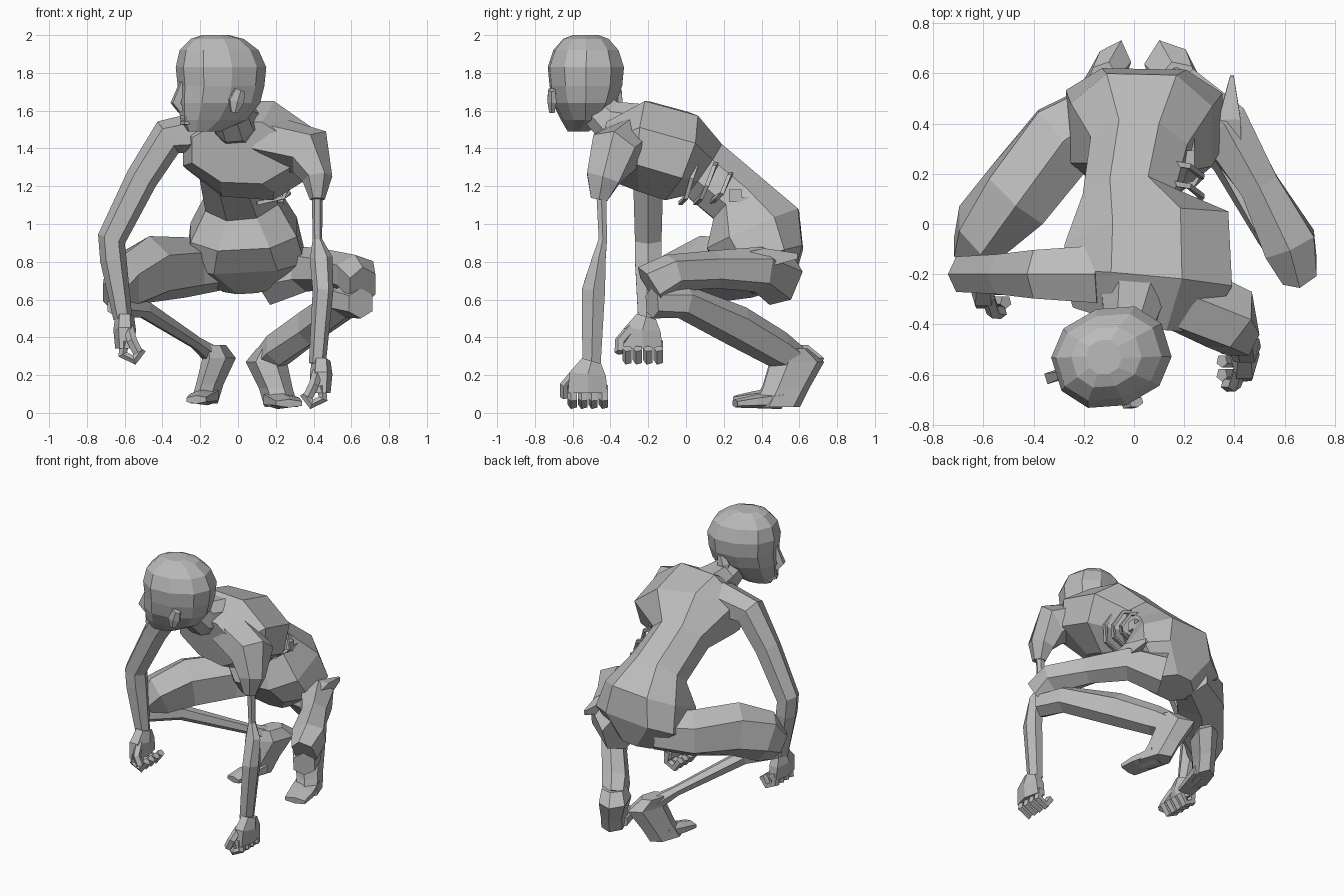
import bpy
import bmesh
from math import cos, sin, pi, copysign
from mathutils import Vector

default_cube = bpy.data.objects.get("Cube")
if default_cube:
    bpy.data.objects.remove(default_cube, do_unlink=True)

# Single flat grey for the whole figure
GREY = (0.5, 0.5, 0.5, 1.0)
skin = bpy.data.materials.new("plain grey")
skin.use_nodes = True
skin.diffuse_color = GREY
skin.node_tree.nodes["Principled BSDF"].inputs["Base Color"].default_value = GREY

X, Y, Z = Vector((1, 0, 0)), Vector((0, 1, 0)), Vector((0, 0, 1))


def rounded(value, power):
    """Push a sine or cosine outwards so a ring becomes boxier."""
    return copysign(abs(value) ** power, value) if abs(value) > 1e-6 else 0.0


def loft(name, stations, side=X, sides=6, power=0.9, axis=None):
    """Skin rings along a path; a station is x, y, z, half width, half depth, (power)."""
    bm = bmesh.new()
    centres = [Vector(s[:3]) for s in stations]
    last = len(stations) - 1
    rings = []
    for i, (centre, station) in enumerate(zip(centres, stations)):
        along = axis or (centres[min(i + 1, last)] - centres[max(i - 1, 0)]).normalized()
        across = (side - along * side.dot(along)).normalized()
        deep = along.cross(across)
        boxy = station[5] if len(station) > 5 else power
        ring = []
        for k in range(sides):
            angle = 2 * pi * (k + 0.5) / sides
            offset = (across * (rounded(cos(angle), boxy) * station[3])
                      + deep * (rounded(sin(angle), boxy) * station[4]))
            ring.append(bm.verts.new(centre + offset))
        rings.append(ring)
    for low, high in zip(rings, rings[1:]):
        for k in range(sides):
            n = (k + 1) % sides
            bm.faces.new((low[k], low[n], high[n], high[k]))
    bm.faces.new(rings[0][::-1])
    bm.faces.new(rings[-1])
    bmesh.ops.recalc_face_normals(bm, faces=bm.faces[:])
    mesh = bpy.data.meshes.new(name)
    bm.to_mesh(mesh)
    bm.free()
    mesh.materials.append(skin)
    obj = bpy.data.objects.new(name, mesh)
    bpy.context.scene.collection.objects.link(obj)
    return obj


def tube(name, points, radius, side=Y, sides=5):
    """Thin tube of constant radius."""
    return loft(name, [(*p, radius, radius) for p in points], side, sides)


# Torso, from the seat up the sloping back to the collar
loft("torso", [
    (.05, .46, .66, .14, .12),
    (.04, .42, .81, .33, .22, .7),
    (.03, .355, .97, .30, .28, .8),
    (.02, .28, 1.13, .21, .18),
    (-.02, .09, 1.29, .20, .18),
    (.05, -.05, 1.36, .36, .26),
    (.05, -.22, 1.41, .37, .26),
    (.02, -.37, 1.38, .29, .18),
], sides=8, power=1)

# Neck and head, the head turned towards the right shoulder
loft("neck", [
    (.01, -.20, 1.52, .16, .12),
    (-.02, -.40, 1.54, .11, .12),
    (-.06, -.50, 1.64, .10, .10),
], sides=8)
turned = Vector((cos(.3), sin(.3), 0))
loft("head", [
    (-.18, -.57, 1.49, .09, .05),
    (-.13, -.55, 1.55, .18, .10),
    (-.10, -.54, 1.64, .22, .16),
    (-.09, -.53, 1.73, .23, .19),
    (-.09, -.53, 1.83, .24, .20),
    (-.10, -.53, 1.92, .21, .17),
    (-.11, -.53, 1.98, .14, .12),
    (-.12, -.53, 2.0, .07, .07),
], side=turned, sides=10, axis=Z)
loft("nose", [
    (-.29, -.60, 1.75, .02, .02),
    (-.33, -.61, 1.64, .03, .03),
    (-.30, -.60, 1.60, .02, .03),
], side=turned, sides=4)
for lip, height in (("upper_lip", 1.565), ("lower_lip", 1.535)):
    loft(lip, [(-.27, -.64, height, .02, .012), (-.29, -.59, height, .025, .014),
               (-.26, -.55, height, .02, .012)], sides=4)
for ear, x, y in (("right_ear", -.05, -.36), ("left_ear", -.01, -.71)):
    loft(ear, [(x - .01, y, 1.59, .02, .015), (x, y, 1.65, .045, .025),
               (x + .02, y, 1.71, .03, .02)], side=turned)

# Whole right arm
loft("right_arm", [
    (-.14, -.20, 1.49, .13, .12),
    (-.37, -.20, 1.46, .11, .10),
    (-.51, -.20, 1.24, .09, .085),
    (-.67, -.20, .92, .08, .075),
    (-.66, -.20, .81, .08, .07),
    (-.61, -.21, .50, .05, .05),
], side=Y)

# Wasted left arm: full shoulder, bare bone, forearm
loft("left_shoulder", [
    (.15, -.27, 1.45, .15, .13),
    (.38, -.38, 1.38, .14, .14),
    (.42, -.44, 1.24, .10, .08),
    (.42, -.46, 1.13, .05, .04),
], side=Y)
loft("left_arm", [
    (.42, -.45, 1.20, .03, .03),
    (.42, -.44, .92, .025, .025),
    (.44, -.46, .82, .04, .06),
    (.45, -.49, .65, .07, .055),
    (.42, -.50, .26, .055, .045),
], side=Y)


def hand(prefix, x, y, z, curl):
    """Palm, four curled fingers and a thumb; curl is the x direction they close."""
    loft(prefix + "_palm", [
        (x, y + .02, z + .13, .06, .05),
        (x, y, z + .06, .11, .06),
        (x, y, z - .04, .12, .05),
    ], side=Y)
    for i in range(4):
        fy = y - .08 + i * .055
        tube(f"{prefix}_finger_{i + 1}", [
            (x, fy, z), (x - curl * .01, fy, z - .07),
            (x + curl * .05, fy, z - .10), (x + curl * .09, fy, z - .04)], .027)
    tube(prefix + "_thumb", [
        (x + curl * .02, y - .06, z + .07), (x + curl * .04, y - .12, z),
        (x + curl * .07, y - .12, z - .06)], .028)


hand("right_hand", -.60, -.23, .38, 1)
hand("left_hand", .44, -.52, .145, -1)

# Thighs and lower legs
loft("right_thigh", [
    (-.08, .47, .78, .13, .13),
    (-.28, .34, .77, .17, .16),
    (-.47, .11, .76, .16, .18),
    (-.61, -.03, .69, .12, .17),
    (-.66, -.11, .62, .07, .11),
])
loft("right_shin", [
    (-.65, -.10, .58, .06, .07),
    (-.50, .07, .55, .05, .05),
    (-.22, .43, .37, .035, .035),
    (-.10, .60, .28, .06, .06),
])
loft("left_thigh", [
    (.17, .50, .71, .13, .15),
    (.36, .38, .76, .12, .12),
    (.50, .15, .76, .09, .10),
    (.62, -.08, .74, .12, .10),
    (.66, -.19, .67, .08, .12),
])
loft("left_shin", [
    (.65, -.18, .58, .08, .08),
    (.57, -.02, .59, .10, .09),
    (.38, .27, .46, .08, .11),
    (.22, .48, .34, .09, .10),
    (.16, .58, .28, .08, .08),
])
loft("hip_spur", [
    (.39, .59, .83, .01, .02),
    (.38, .42, .82, .06, .07),
    (.40, .25, .80, .04, .05),
], sides=4)


def foot(prefix, mirror, shift, lift, slim):
    """Raised block of heel and ankle with a flat toe wedge in front."""
    ankle = [(.18, .56, .34, .08, .09), (.15, .59, .27, .10, .15),
             (.20, .53, .13, .08, .13), (.23, .48, .03, .08, .13)]
    toe = [(.21, .50, .07, .09, .05), (.25, .36, .06, .09, .035),
           (.27, .26, .05, .08, .022)]
    for part, shape, axis in (("heel", ankle, Z), ("toe", toe, None)):
        loft(f"{prefix}_{part}",
             [(mirror * x + shift, y, z + lift, a * slim, b) for x, y, z, a, b in shape],
             side=Vector((1, mirror * .35, 0)), axis=axis)


foot("left_foot", 1, 0, 0, 1)
foot("right_foot", -1, .05, .02, .75)

# Exposed ribs and backbone on the open left flank
for i in range(3):
    step = i * .08
    tube(f"rib_{i + 1}", [
        (.05, .10 + step, 1.40 - step * .7), (.22, .07 + step, 1.35 - step * .6),
        (.27, .03 + step, 1.24 - step * .5), (.24, step, 1.14),
        (.10, step - .03, 1.11)], .014, sides=4)
    tube(f"vertebra_{i + 1}", [
        (.08, .26 + step * .6, 1.15 - step * .5),
        (.24, .26 + step * .6, 1.15 - step * .5)], .045, side=Z, sides=4)
